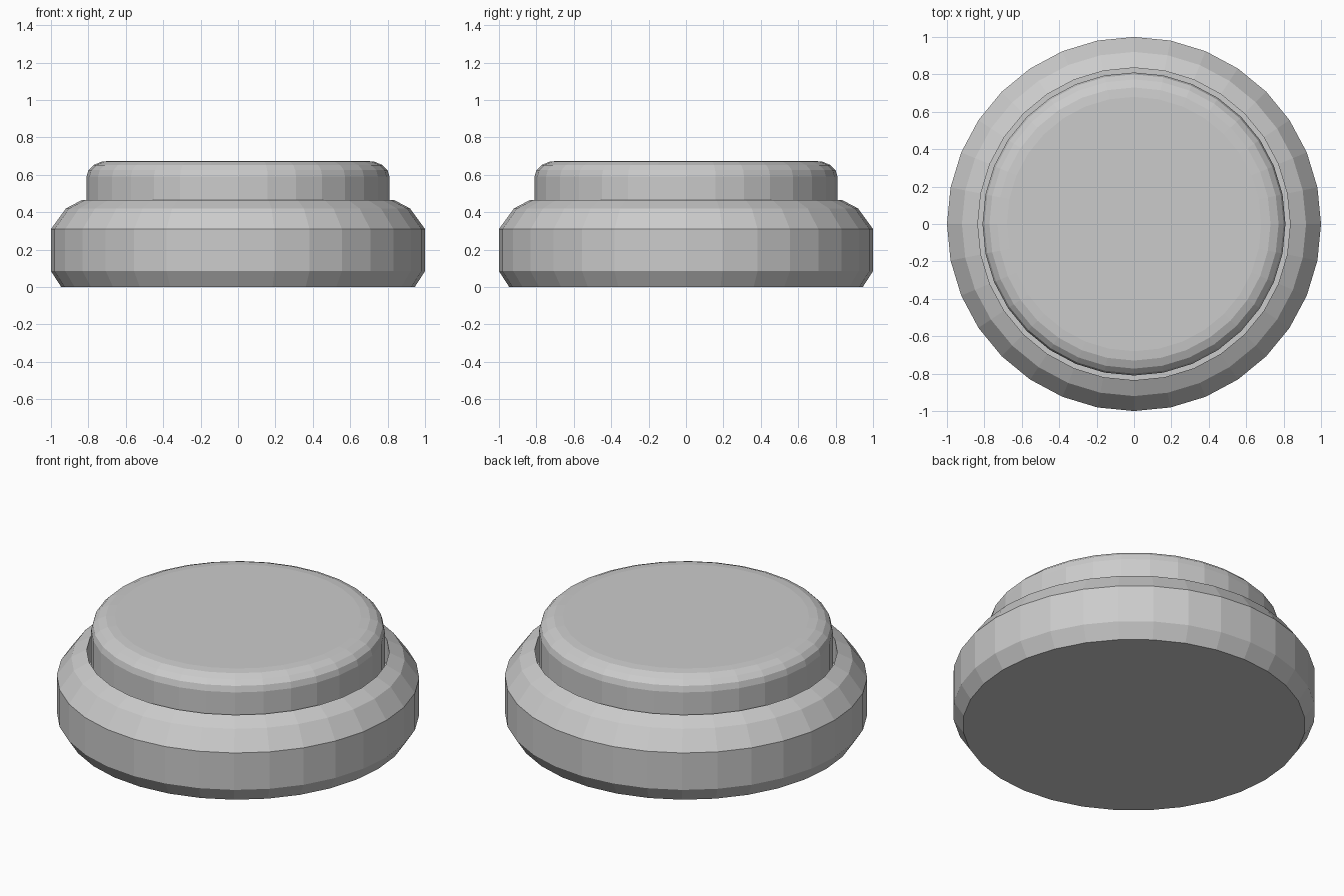
import bpy, bmesh
from math import sin, cos, pi

if "Cube" in bpy.data.objects:
    bpy.data.objects.remove(bpy.data.objects["Cube"])

SIDES = 32


def lathe(name, profile):
    """Revolve (radius, height) points around z and cap both ends."""
    bm = bmesh.new()
    rings = [[bm.verts.new((r * cos(2 * pi * i / SIDES), r * sin(2 * pi * i / SIDES), z))
              for i in range(SIDES)] for r, z in profile]
    for a, b in zip(rings, rings[1:]):
        for i in range(SIDES):
            j = (i + 1) % SIDES
            bm.faces.new((a[i], a[j], b[j], b[i]))
    bm.faces.new(rings[0][::-1])
    bm.faces.new(rings[-1])
    bmesh.ops.recalc_face_normals(bm, faces=bm.faces[:])
    mesh = bpy.data.meshes.new(name)
    bm.to_mesh(mesh)
    bm.free()
    obj = bpy.data.objects.new(name, mesh)
    bpy.context.collection.objects.link(obj)
    return obj


# Chamfered housing with a recess for the button
lathe("base", [(0.945, 0), (1.0, 0.085), (1.0, 0.31), (0.92, 0.42),
               (0.835, 0.465), (0.835, 0.31)])

# Push button with a rounded top edge
lathe("button", [(0.81, 0.31), (0.81, 0.59), (0.80, 0.625), (0.773, 0.652),
                 (0.73, 0.67), (0.68, 0.675)])
